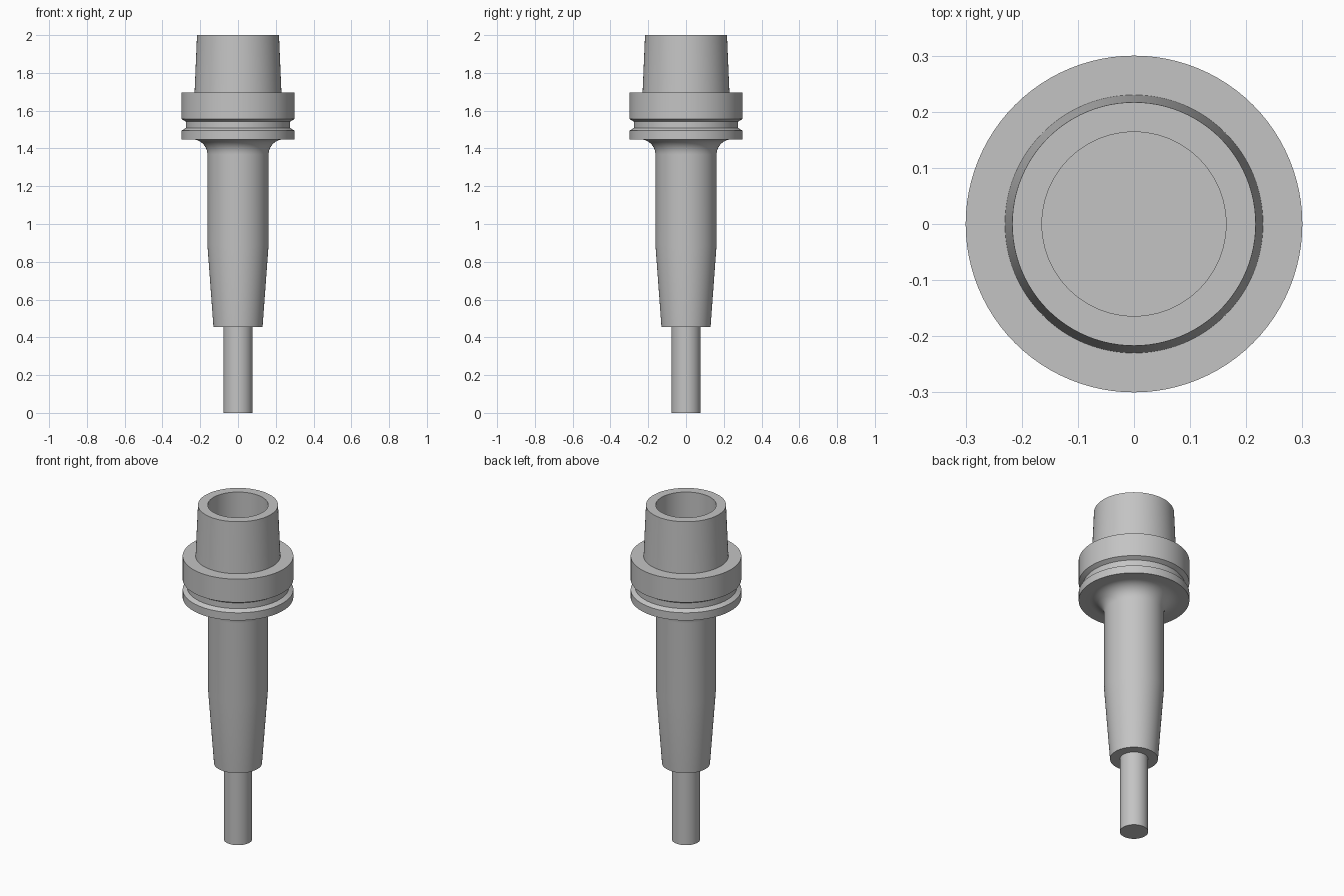
import bpy
import bmesh
import math

SIDES = 96

cube = bpy.data.objects.get("Cube")
if cube:
    bpy.data.objects.remove(cube, do_unlink=True)

steel = bpy.data.materials.new("satin grey steel")
steel.use_nodes = True
colour = (0.55, 0.55, 0.55, 1)
steel.diffuse_color = colour
steel.node_tree.nodes["Principled BSDF"].inputs["Base Color"].default_value = colour


def lathe(name, profile):
    """Spin a (radius, height) profile, given from bottom to top, about z."""
    bm = bmesh.new()
    verts = [bm.verts.new((r, 0, z)) for r, z in profile]
    edges = [bm.edges.new(pair) for pair in zip(verts, verts[1:])]
    bmesh.ops.spin(bm, geom=verts + edges, cent=(0, 0, 0), axis=(0, 0, 1),
                   angle=math.tau, steps=SIDES)
    bmesh.ops.remove_doubles(bm, verts=bm.verts, dist=1e-5)
    bmesh.ops.recalc_face_normals(bm, faces=bm.faces)
    mesh = bpy.data.meshes.new(name)
    bm.to_mesh(mesh)
    bm.free()
    mesh.materials.append(steel)
    obj = bpy.data.objects.new(name, mesh)
    bpy.context.collection.objects.link(obj)
    bpy.ops.object.select_all(action="DESELECT")
    obj.select_set(True)
    bpy.context.view_layer.objects.active = obj
    bpy.ops.object.shade_smooth_by_angle(angle=math.radians(25))
    return obj


# Straight cutting shank
lathe("tool_shank", [(0, 0), (0.077, 0), (0.077, 0.5), (0, 0.5)])

# Concave fillet that blends the neck into the flange
neck_r, flange_base, fillet = 0.162, 1.448, 0.08
blend = []
for i in range(11):
    a = math.pi / 2 * i / 10
    blend.append((neck_r + fillet * (1 - math.cos(a)),
                  flange_base - fillet * (1 - math.sin(a))))

# Tapered nose, neck, grooved flange and hollow taper
nose = [(0, 0.455), (0.13, 0.455), (neck_r, 0.89)]
flange = [(0.3, flange_base), (0.3, 1.494), (0.276, 1.508),
          (0.276, 1.542), (0.3, 1.556), (0.3, 1.695)]
taper = [(0.23, 1.695), (0.217, 2)]
bore = [(0.164, 2), (0.164, 1.6), (0, 1.6)]
lathe("holder_body", nose + blend + flange + taper + bore)
